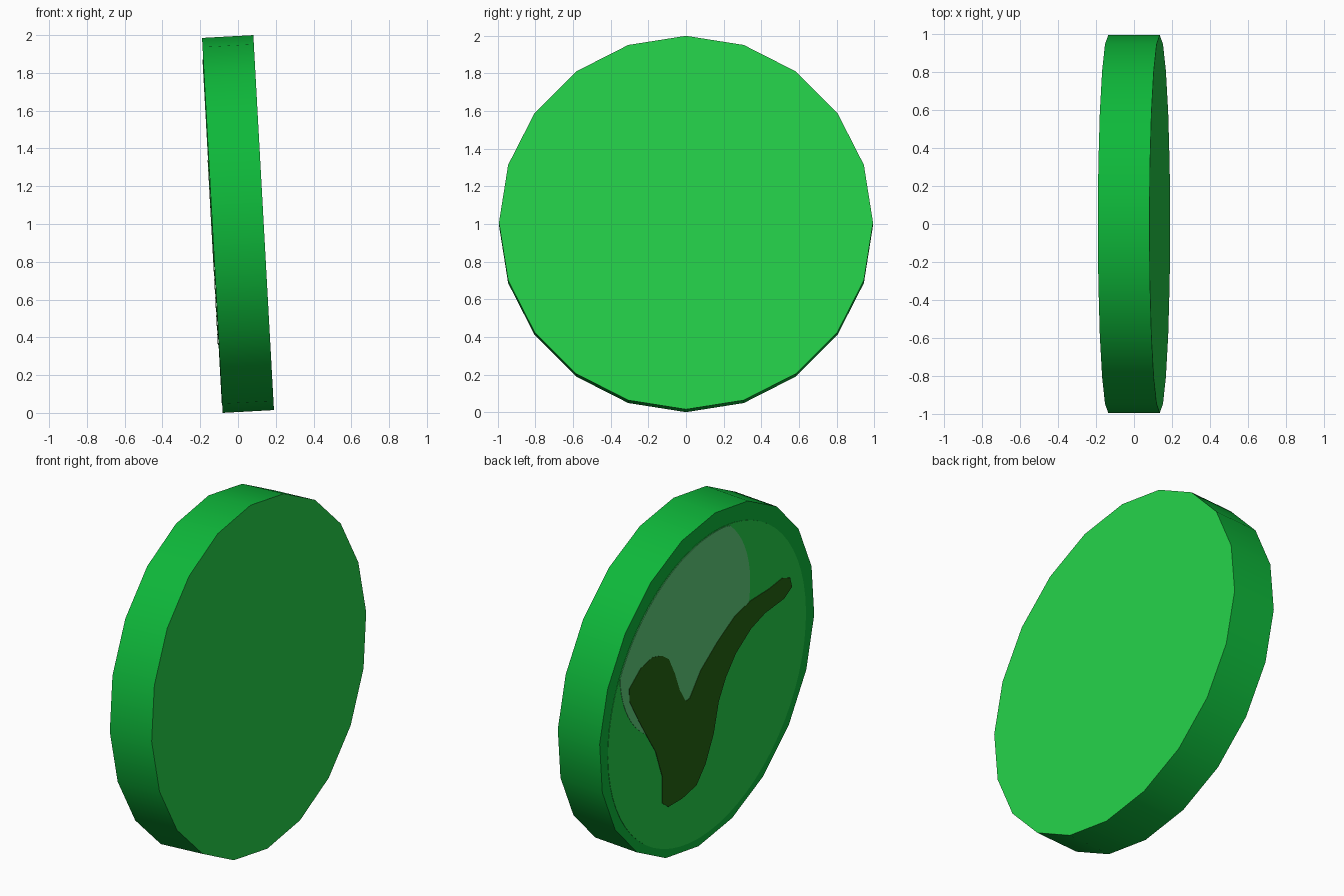
import bpy, bmesh, math
from mathutils import Vector

if "Cube" in bpy.data.objects:
    bpy.data.objects.remove(bpy.data.objects["Cube"])

R, HALF, TILT = 0.994, 0.136, math.radians(3.15)
AXIS = Vector((math.cos(TILT), 0, math.sin(TILT)))
UP = Vector((-math.sin(TILT), 0, math.cos(TILT)))
SIDE = Vector((0, -1, 0))
CENTRE = Vector((0, 0, 1))


def material(name, rgb):
    lin = [(c / 255 / 12.92) if c < 11 else ((c / 255 + 0.055) / 1.055) ** 2.4 for c in rgb]
    m = bpy.data.materials.new(name)
    m.diffuse_color = (*lin, 1)
    m.use_nodes = True
    m.node_tree.nodes["Principled BSDF"].inputs["Base Color"].default_value = m.diffuse_color
    return m


rim_green = material("rim green", (14, 184, 58))
face_green = material("face green", (37, 211, 74))
gloss_green = material("pale gloss green", (97, 209, 126))
tick_green = material("dark olive green", (38, 101, 18))


def prism(name, outline, h0, h1, mats):
    """Extrude an outline given in disc coordinates along the tilted axis."""
    bm = bmesh.new()
    rings = [[bm.verts.new(CENTRE + AXIS * h + (SIDE * u + UP * v) * R) for u, v in outline]
             for h in (h0, h1)]
    bm.faces.new(rings[0])
    bm.faces.new(rings[1])
    n = len(outline)
    for i in range(n):
        j = (i + 1) % n
        bm.faces.new((rings[0][i], rings[0][j], rings[1][j], rings[1][i]))
    bmesh.ops.recalc_face_normals(bm, faces=bm.faces)
    me = bpy.data.meshes.new(name)
    bm.to_mesh(me)
    bm.free()
    ob = bpy.data.objects.new(name, me)
    bpy.context.collection.objects.link(ob)
    for m in mats:
        me.materials.append(m)
    return ob


def circle(n, r=1, cu=0, cv=0):
    return [(cu + r * math.sin(2 * math.pi * i / n), cv + r * math.cos(2 * math.pi * i / n))
            for i in range(n)]


# Coin body: 20-sided, with a brighter plain face on the right
body = prism("coin_body", circle(20), -HALF, HALF, [rim_green, face_green])
for p in body.data.polygons:
    if p.normal.dot(AXIS) > 0.9:
        p.material_index = 1
bpy.context.view_layer.objects.active = body
body.select_set(True)
bpy.ops.object.shade_smooth_by_angle(angle=math.radians(30))

# Round panel on the left face
PANEL_R, PANEL_V = 0.92, -0.03
prism("face_panel", circle(64, PANEL_R, 0, PANEL_V), -HALF - 0.002, -HALF + 0.001, [face_green])

# Gloss patch: a circle clipped to the panel edge
gloss = []
for u, v in circle(64, 0.605, -0.24, 0.40):
    d = math.hypot(u, v - PANEL_V)
    k = min(1, (PANEL_R - 0.005) / d)
    gloss.append((u * k, PANEL_V + (v - PANEL_V) * k))
prism("gloss_patch", gloss, -HALF - 0.004, -HALF - 0.001, [gloss_green])

# Tick mark
tick = [(-.75, .235), (-.65, .32), (-.54, .345), (-.454, .32), (-.385, .274), (-.32, .162),
        (-.265, .042), (-.202, -.05), (-.165, -.047), (-.072, .084), (.07, .195), (.23, .293),
        (.378, .329), (.545, .333), (.666, .35), (.742, .324), (.766, .26), (.694, .217),
        (.518, .198), (.391, .154), (.257, .058), (.173, -.053), (.116, -.175), (.083, -.355),
        (.02, -.511), (-.057, -.61), (-.186, -.639), (-.317, -.639), (-.376, -.596),
        (-.388, -.434), (-.467, -.249), (-.54, -.147), (-.645, .005), (-.74, .154)]
prism("tick_mark", tick, -HALF - 0.006, -HALF - 0.003, [tick_green])
